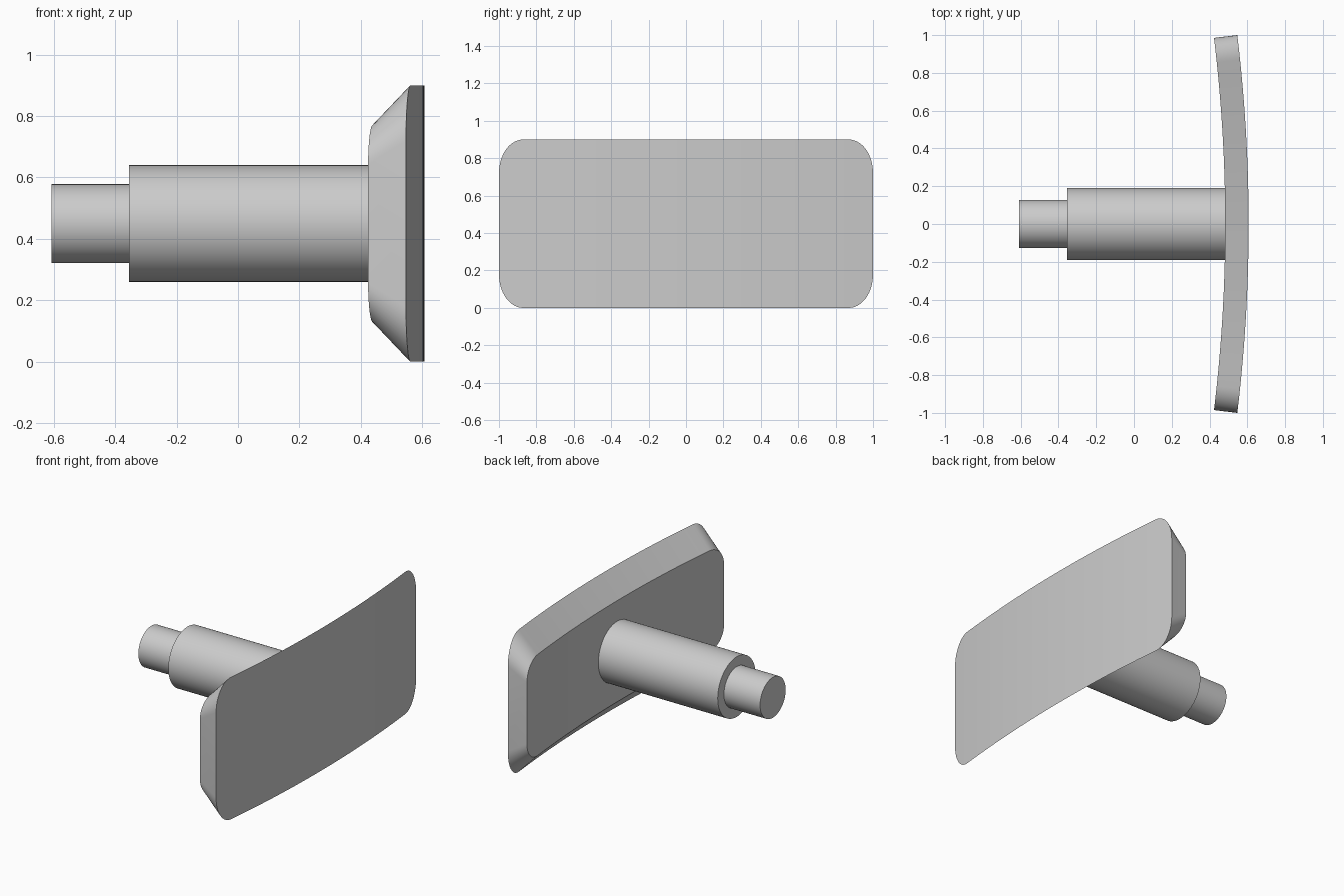
import bpy
import bmesh
import math

cube = bpy.data.objects.get("Cube")
if cube:
    bpy.data.objects.remove(cube, do_unlink=True)

# One plain grey for every part
grey = bpy.data.materials.new("light_grey")
grey.use_nodes = True
colour = (0.6, 0.6, 0.6, 1)
grey.diffuse_color = colour
grey.node_tree.nodes["Principled BSDF"].inputs["Base Color"].default_value = colour

MID_Z = 0.45


def finish(obj):
    obj.data.materials.clear()
    obj.data.materials.append(grey)
    bpy.ops.object.select_all(action='DESELECT')
    obj.select_set(True)
    bpy.context.view_layer.objects.active = obj
    bpy.ops.object.shade_smooth_by_angle(angle=math.radians(30))


def rod(name, x0, x1, radius):
    bpy.ops.mesh.primitive_cylinder_add(
        vertices=64, radius=radius, depth=x1 - x0,
        location=((x0 + x1) / 2, 0, MID_Z), rotation=(0, math.pi / 2, 0))
    obj = bpy.context.object
    obj.name = name
    finish(obj)


def curved_plate(name):
    """Bowed plate with rounded corners, narrower in height at the back."""
    bow, front_x, thick = 8.33, 0.607, 0.124
    half_len, front_h, back_h = 1.0, 0.45, 0.32
    corner_y, corner_z = 0.13, 0.4      # corner_z is a share of the half height
    steps, spans = 14, 24

    # Half outline as (position along arc, share of half height)
    corner = []
    for i in range(steps + 1):
        a = math.pi / 2 * i / steps
        corner.append((half_len - corner_y * (1 - math.sin(a)),
                       1 - corner_z * (1 - math.cos(a))))
    flat = half_len - corner_y
    middle = [(flat * (2 * i / spans - 1), 1) for i in range(1, spans)]
    columns = [(-s, h) for s, h in reversed(corner)] + middle + corner

    # Loft a four-point section along the arc
    bm = bmesh.new()
    rings = []
    for s, h in columns:
        angle = s / half_len * math.asin(half_len / bow)
        ring = []
        for depth, height, side in ((0, front_h, -1), (0, front_h, 1),
                                    (thick, back_h, 1), (thick, back_h, -1)):
            r = bow - depth
            ring.append(bm.verts.new((front_x - bow + r * math.cos(angle),
                                      r * math.sin(angle),
                                      MID_Z + side * height * h)))
        rings.append(ring)
    for a, b in zip(rings, rings[1:]):
        for k in range(4):
            n = (k + 1) % 4
            bm.faces.new((a[k], b[k], b[n], a[n]))
    bm.faces.new(rings[0])
    bm.faces.new(rings[-1])
    bmesh.ops.recalc_face_normals(bm, faces=bm.faces)

    mesh = bpy.data.meshes.new(name)
    bm.to_mesh(mesh)
    bm.free()
    obj = bpy.data.objects.new(name, mesh)
    bpy.context.collection.objects.link(obj)
    finish(obj)


# Plate, main shaft and stepped end pin
curved_plate("curved_plate")
rod("shaft", -0.355, 0.49, 0.19)
rod("end_pin", -0.608, -0.35, 0.128)
